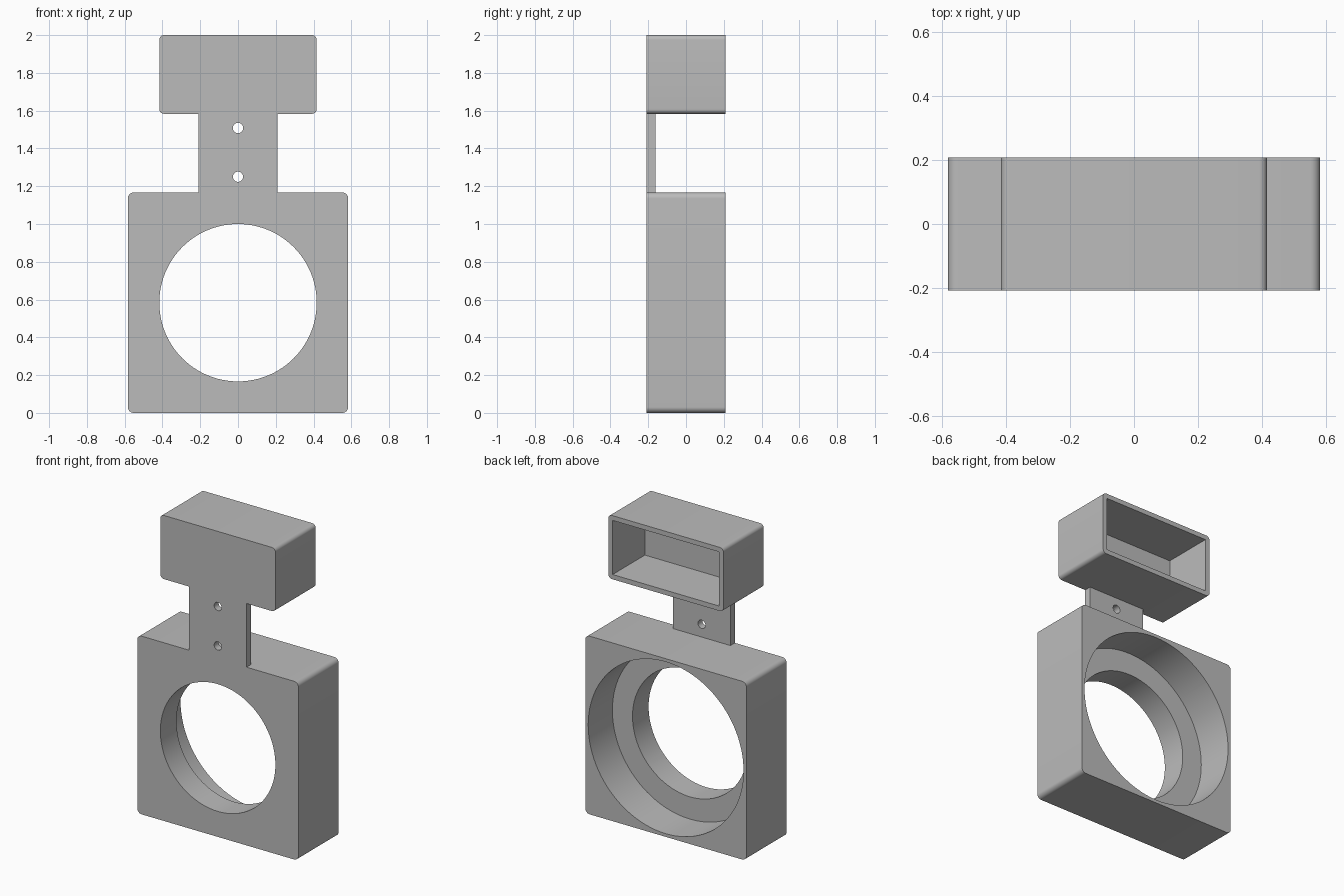
import bpy
import bmesh
from math import pi, radians
from mathutils import Matrix, Vector

if "Cube" in bpy.data.objects:
    bpy.data.objects.remove(bpy.data.objects["Cube"], do_unlink=True)

U = 2 / 48            # design unit
FRONT, BACK = -5 * U, 5 * U

grey = bpy.data.materials.new("plain grey")
grey.use_nodes = True
grey.diffuse_color = (0.5, 0.5, 0.5, 1)
grey.node_tree.nodes["Principled BSDF"].inputs["Base Color"].default_value = grey.diffuse_color


def finish(bm, name):
    mesh = bpy.data.meshes.new(name)
    bm.to_mesh(mesh)
    bm.free()
    mesh.materials.append(grey)
    obj = bpy.data.objects.new(name, mesh)
    bpy.context.collection.objects.link(obj)
    return obj


def box(name, width, y0, y1, z0, z1, radius=0):
    """Box centred on x, with its front-to-back edges rounded."""
    bm = bmesh.new()
    bmesh.ops.create_cube(bm, size=1)
    bmesh.ops.scale(bm, vec=(width, y1 - y0, z1 - z0), verts=bm.verts)
    bmesh.ops.translate(bm, vec=(0, (y0 + y1) / 2, (z0 + z1) / 2), verts=bm.verts)
    if radius:
        edges = [e for e in bm.edges
                 if abs((e.verts[0].co - e.verts[1].co).normalized().y) > 0.9]
        bmesh.ops.bevel(bm, geom=edges, offset=radius, segments=8,
                        profile=0.5, affect='EDGES')
    return finish(bm, name)


def cylinder(name, radius, y0, y1, z, sides=96):
    """Cylinder lying along y."""
    bm = bmesh.new()
    place = Matrix.Translation(Vector((0, (y0 + y1) / 2, z))) @ Matrix.Rotation(pi / 2, 4, 'X')
    bmesh.ops.create_cone(bm, cap_ends=True, segments=sides, radius1=radius,
                          radius2=radius, depth=y1 - y0, matrix=place)
    return finish(bm, name)


def cut(obj, cutters):
    """Subtract the cutters, apply the result and smooth the round walls."""
    for cutter in cutters:
        mod = obj.modifiers.new("cut", 'BOOLEAN')
        mod.operation = 'DIFFERENCE'
        mod.solver = 'EXACT'
        mod.object = cutter
    bpy.context.view_layer.update()
    graph = bpy.context.evaluated_depsgraph_get()
    mesh = bpy.data.meshes.new_from_object(obj.evaluated_get(graph))
    obj.modifiers.clear()
    obj.data = mesh
    for cutter in cutters:
        bpy.data.objects.remove(cutter, do_unlink=True)
    bpy.ops.object.select_all(action='DESELECT')
    obj.select_set(True)
    bpy.context.view_layer.objects.active = obj
    bpy.ops.object.shade_smooth_by_angle(angle=radians(30))


# Ring block: through hole with a wider counterbore from the back
ring_block = box("ring_block", 28 * U, FRONT, BACK, 0, 28 * U, 0.75 * U)
cut(ring_block, [
    cylinder("through_hole", 10 * U, FRONT - U, BACK + U, 14 * U),
    cylinder("counterbore", 13.5 * U, BACK - 6 * U, BACK + U, 14 * U),
])

# Neck plate with two screw holes
neck_plate = box("neck_plate", 10 * U, FRONT, FRONT + 1.1 * U, 28 * U, 38 * U)
cut(neck_plate, [cylinder("screw_hole", 0.65 * U, FRONT - U, FRONT + 3 * U, z * U, 32)
                 for z in (30, 36.2)])

# Head box, open at the back
head_box = box("head_box", 20 * U, FRONT, BACK, 38 * U, 48 * U, 0.6 * U)
cut(head_box, [box("pocket", 18.5 * U, BACK - 8 * U, BACK + U, 38.75 * U, 47.25 * U)])
